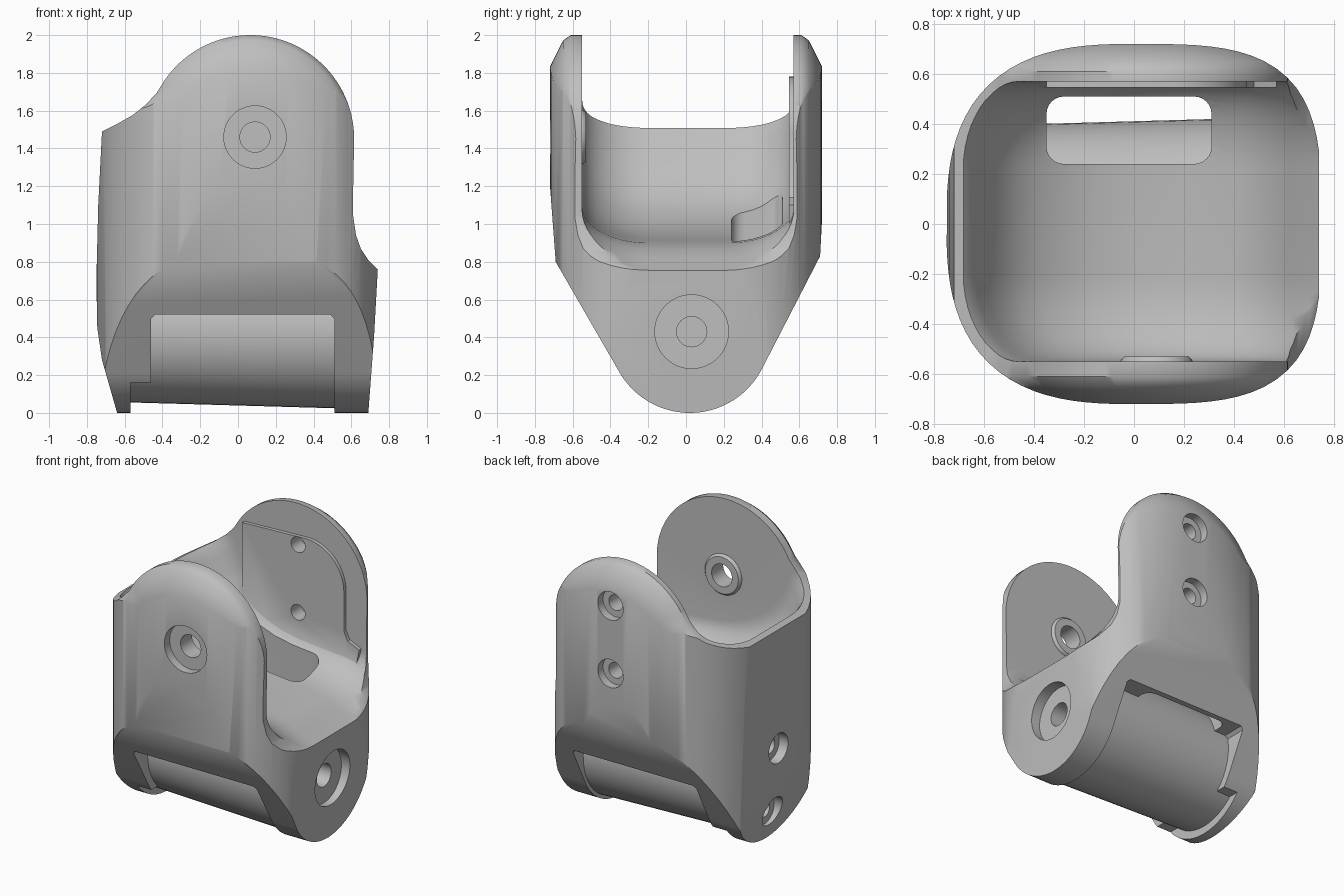
import bpy
import bmesh
from math import sin, cos, pi, radians
from mathutils import Vector

cube = bpy.data.objects.get("Cube")
if cube:
    bpy.data.objects.remove(cube, do_unlink=True)

grey = bpy.data.materials.new("matte_grey")
grey.use_nodes = True
colour = (0.52, 0.52, 0.52, 1)
grey.diffuse_color = colour
grey.node_tree.nodes["Principled BSDF"].inputs["Base Color"].default_value = colour


def arc(cx, cy, r, start, end, n=48):
    """Points along an arc, angles in degrees."""
    steps = [radians(start + (end - start) * i / n) for i in range(n + 1)]
    return [(cx + r * cos(a), cy + r * sin(a)) for a in steps]


def circle(cx, cy, r):
    return arc(cx, cy, r, 0, 360)[:-1]


def prism(name, outline, axis, stations, pivot=(0, 0)):
    """Loft an outline along an axis; each station is (position, scale about pivot)."""
    bm = bmesh.new()
    rings = []
    for t, s in stations:
        ring = []
        for a, b in outline:
            a, b = pivot[0] + (a - pivot[0]) * s, pivot[1] + (b - pivot[1]) * s
            co = {"x": (t, a, b), "y": (a, t, b), "z": (a, b, t)}[axis]
            ring.append(bm.verts.new(Vector(co)))
        rings.append(ring)
    n = len(outline)
    for lo, hi in zip(rings, rings[1:]):
        for i in range(n):
            j = (i + 1) % n
            bm.faces.new((lo[i], lo[j], hi[j], hi[i]))
    bm.faces.new(rings[0])
    bm.faces.new(rings[-1])
    bmesh.ops.recalc_face_normals(bm, faces=bm.faces)
    mesh = bpy.data.meshes.new(name)
    bm.to_mesh(mesh)
    bm.free()
    mesh.materials.append(grey)
    obj = bpy.data.objects.new(name, mesh)
    bpy.context.collection.objects.link(obj)
    return obj


def straight(name, outline, axis, start, end):
    return prism(name, outline, axis, [(start, 1), (end, 1)])


def rounded_rect(x0, x1, y0, y1, r):
    return (arc(x1 - r, y1 - r, r, 0, 90, 6) + arc(x0 + r, y1 - r, r, 90, 180, 6)
            + arc(x0 + r, y0 + r, r, 180, 270, 6) + arc(x1 - r, y0 + r, r, 270, 360, 6))


def combine(target, tool, operation):
    """Apply a boolean and remove the tool."""
    tool.hide_render = True
    bpy.ops.object.select_all(action="DESELECT")
    bpy.context.view_layer.objects.active = target
    target.select_set(True)
    mod = target.modifiers.new("cut", "BOOLEAN")
    mod.operation, mod.solver, mod.object = operation, "EXACT", tool
    bpy.ops.object.modifier_apply(modifier=mod.name)
    bpy.data.objects.remove(tool, do_unlink=True)


# Bracket body: rounded-square plan, rounder on the closed side
plan = []
for i in range(96):
    a = 2 * pi * i / 96
    c, s = cos(a), sin(a)
    n = 3.4 if c > 0 else 2.7
    k = (abs(c) ** n + abs(s) ** n) ** (-1 / n)
    plan.append((0.75 * c * k, 0.72 * s * k))
body = straight("bracket_body", plan, "z", -0.1, 2.1)

# Front outline with round ears, sloping shoulder and low left rim
front = [(-0.64, 0), (0.69, 0), (0.72, 0.4), (0.74, 0.76), (0.69, 0.81), (0.65, 0.87),
         (0.625, 0.94), (0.61, 1.04), (0.61, 1.2)]
front += arc(0.065, 1.45, 0.55, 0, 145)
front += [(-0.43, 1.695), (-0.49, 1.63), (-0.56, 1.575), (-0.64, 1.53), (-0.72, 1.49),
          (-0.74, 1.1), (-0.75, 0.7), (-0.745, 0.45), (-0.72, 0.28)]
chamfer = [(-0.73, 0.66), (-0.65, 0.95), (-0.61, 1), (0.61, 1), (0.65, 0.95), (0.73, 0.66)]
combine(body, prism("front_outline", front, "y", chamfer, (0.1, 1.45)), "INTERSECT")

# Side outline: wedge running down to a round knuckle
side = arc(0.02, 0.43, 0.43, 210, 333)
side += [(0.71, 0.83), (0.74, 1.4), (0.74, 2.2), (-0.74, 2.2), (-0.735, 1.4), (-0.69, 0.8)]
combine(body, straight("side_outline", side, "x", -0.9, 0.9), "INTERSECT")

# Open cradle between the ears: floor rises from the right lip, dished across
cradle = [(1.3, 0.6), (0.76, 0.745), (0.7, 0.775), (0.62, 0.82), (0.53, 0.87), (0.4, 0.9),
          (0.2, 0.915), (0, 0.935), (-0.15, 0.965), (-0.27, 1.01), (-0.38, 1.07),
          (-0.47, 1.14), (-0.54, 1.23), (-0.59, 1.32), (-0.63, 1.42), (-0.66, 1.48),
          (-0.7, 1.53), (-0.72, 1.6), (-0.72, 2.5), (1.3, 2.5)]
fillet = []
for i in range(13):
    t = pi / 2 * i / 12
    fillet.append((0.21 + 0.35 * sin(t), 1 - 0.21 * (1 - cos(t)) / 1.75))
stations = [(0.01 - y, s) for y, s in reversed(fillet)] + [(y + 0.01, s) for y, s in fillet]
combine(body, prism("cradle_space", cradle, "y", stations, (1.3, 2.5)), "DIFFERENCE")

# Raised pad on the back ear and ring boss on the front ear
pad = arc(0.15, 1.48, 0.3, 0, 90, 16) + [(-0.35, 1.76), (-0.35, 1.0), (0.55, 1.0),
                                         (0.57, 1.1), (0.48, 1.14), (0.45, 1.2)]
combine(body, straight("back_pad", pad, "y", 0.545, 0.59), "UNION")
boss = [(-0.58, 1.15), (-0.545, 1.1), (-0.53, 1)]
combine(body, prism("front_boss", circle(0.09, 1.46, 0.13), "y", boss, (0.09, 1.46)), "UNION")

# Drum recess under the cradle, and the cable slot in the floor
recess = [(-0.46, -0.2), (0.51, -0.2), (0.51, 0.5), (0.49, 0.52), (-0.44, 0.52), (-0.46, 0.5)]
combine(body, straight("drum_recess", recess, "y", -1, 1), "DIFFERENCE")
step = [(-0.57, -0.2), (-0.4, -0.2), (-0.4, 0.16), (-0.57, 0.16)]
combine(body, straight("recess_step", step, "y", -1, 1), "DIFFERENCE")
slot = rounded_rect(-0.35, 0.31, 0.24, 0.51, 0.07)
combine(body, straight("cable_slot", slot, "z", 0.4, 1.5), "DIFFERENCE")


def screw_hole(a, b, axis, outside, seat, inside, big, small):
    """Counterbored hole."""
    combine(body, straight("seat", circle(a, b, big), axis, outside, seat), "DIFFERENCE")
    combine(body, straight("bore", circle(a, b, small), axis, outside, inside), "DIFFERENCE")


screw_hole(0.09, 1.46, "y", -0.9, -0.66, -0.4, 0.165, 0.08)
screw_hole(0.03, 0.43, "x", 0.9, 0.655, 0.48, 0.195, 0.08)
for z in (1.72, 1.24):
    screw_hole(0.09, z, "y", 0.9, 0.66, 0.4, 0.1, 0.055)
for z, seat in ((0.67, -0.68), (0.21, -0.64)):
    screw_hole(0.03, z, "x", -0.9, seat, -0.45, 0.105, 0.055)

# Slightly tapered drum between the side plates
drum = prism("drum", circle(0.02, 0.43, 0.39), "x", [(-0.58, 0.96), (0.515, 1.04)], (0.02, 0.43))

for obj in (body, drum):
    bpy.ops.object.select_all(action="DESELECT")
    bpy.context.view_layer.objects.active = obj
    obj.select_set(True)
    bpy.ops.object.shade_smooth_by_angle(angle=radians(35))
